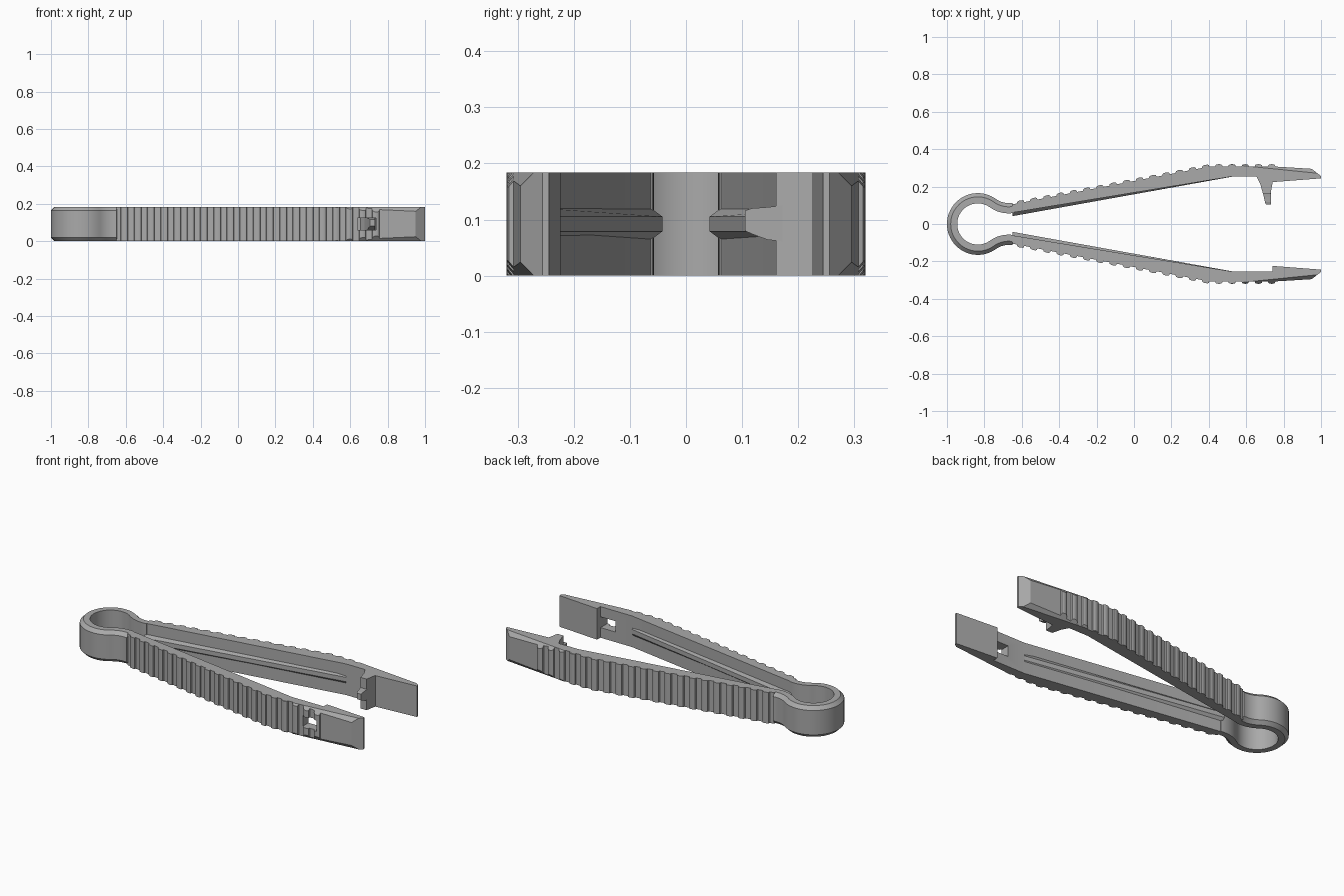
import bpy
import bmesh
from math import sin, cos, pi, atan2, radians
from mathutils import Vector

H = 0.184            # overall height
HC = H / 2

if "Cube" in bpy.data.objects:
    bpy.data.objects.remove(bpy.data.objects["Cube"], do_unlink=True)

grey = bpy.data.materials.new("plain_grey")
grey.use_nodes = True
grey.diffuse_color = (0.4, 0.4, 0.4, 1)
grey.node_tree.nodes["Principled BSDF"].inputs["Base Color"].default_value = (0.4, 0.4, 0.4, 1)


def loft(name, sections):
    """Solid skinned through a list of equal-length closed sections."""
    bm = bmesh.new()
    rings = [[bm.verts.new(p) for p in s] for s in sections]
    n = len(rings[0])
    for a, b in zip(rings, rings[1:]):
        for i in range(n):
            j = (i + 1) % n
            bm.faces.new((a[i], a[j], b[j], b[i]))
    bm.faces.new(rings[0][::-1])
    bm.faces.new(rings[-1])
    bmesh.ops.recalc_face_normals(bm, faces=bm.faces)
    mesh = bpy.data.meshes.new(name)
    bm.to_mesh(mesh)
    bm.free()
    mesh.materials.append(grey)
    obj = bpy.data.objects.new(name, mesh)
    bpy.context.collection.objects.link(obj)
    return obj


def prism(name, outline, z0=0.0, z1=H):
    return loft(name, [[(x, y, z) for x, y in outline] for z in (z0, z1)])


def select_only(obj):
    bpy.ops.object.select_all(action='DESELECT')
    obj.select_set(True)
    bpy.context.view_layer.objects.active = obj


def cut(obj, cutter):
    mod = obj.modifiers.new("cut", 'BOOLEAN')
    mod.operation = 'DIFFERENCE'
    mod.solver = 'EXACT'
    mod.object = cutter
    select_only(obj)
    bpy.ops.object.modifier_apply(modifier=mod.name)
    bpy.data.objects.remove(cutter, do_unlink=True)


def smooth(obj, angle=25):
    select_only(obj)
    bpy.ops.object.shade_smooth_by_angle(angle=radians(angle))


# Spring loop: round bow running into two flared necks, outer edges chamfered
cx, R, half_w = -0.835, 0.1375, 0.0275
nx, ny = -0.67, 0.23
bend = atan2(ny, nx - cx)
f = Vector((nx - cx, ny)).length - R
path = []
for i in range(13):                      # neck curve, from the arm to the bow
    a = -pi / 2 + radians(10) + (bend - pi - (-pi / 2 + radians(10))) * i / 12
    d = Vector((cos(a), sin(a)))
    path.append((Vector((nx, ny)) + d * f, -d))
neck = list(path)
for i in range(1, 48):                   # bow
    a = bend + (2 * pi - 2 * bend) * i / 48
    d = Vector((cos(a), sin(a)))
    path.append((Vector((cx, 0)) + d * R, d))
path += [(Vector((p.x, -p.y)), Vector((d.x, -d.y))) for p, d in reversed(neck)]

c = 0.02
profile = [(-half_w, 0), (half_w - c, 0), (half_w, c),
           (half_w, H - c), (half_w - c, H), (-half_w, H)]
loop = loft("spring_loop", [[(*(p + d * o), z) for o, z in profile] for p, d in path])
smooth(loop)


# Arm outline: ribbed outer edge, pointed tip, stepped inner jaw
def outer_y(x):
    if x < 0.4:
        return 0.107 + (x + 0.64) * 0.192
    return 0.307


def arm_outline():
    pts = [(-0.655, 0.06), (-0.65, 0.105)]
    for k in range(20):
        xc = -0.607 + 0.0707 * k
        for i in range(7):
            t = i / 6 * pi
            x = xc - 0.02 * cos(t)
            pts.append((x, outer_y(x) + 0.013 * sin(t) ** 0.6 if 0 < i < 6 else outer_y(x)))
    pts += [(0.95, 0.295), (1.0, 0.256), (1.0, 0.244),
            (0.74, 0.224), (0.74, 0.255), (0.53, 0.255)]
    return pts


def edge_cutter(side, top):
    """Big block whose face shaves the outer edge towards the tip."""
    n = Vector((0.077, 0.76 * side, 0.65 * top)).normalized()
    on_plane = Vector((0.5, 0.32 * side, HC + HC * top))
    bpy.ops.mesh.primitive_cube_add(size=4)
    box = bpy.context.object
    box.rotation_euler = n.to_track_quat('Z', 'Y').to_euler()
    box.location = on_plane + n * 2
    box.hide_render = True
    bpy.context.view_layer.update()
    return box


arms = {}
for label, s in (("back", 1), ("front", -1)):
    arm = prism(label + "_arm", [(x, y * s) for x, y in arm_outline()])
    for top in (1, -1):
        cut(arm, edge_cutter(s, top))
    arms[label] = arm

    # Tapered rib along the inner face of the arm
    sections = []
    for x, y, depth in ((-0.65, 0.062, 0.02), (0.53, 0.256, 0.002)):
        sections.append([(x, s * (y + 0.01), HC - 0.028), (x, s * y, HC - 0.028),
                         (x, s * (y - depth), HC - 0.013), (x, s * (y - depth), HC + 0.013),
                         (x, s * y, HC + 0.028), (x, s * (y + 0.01), HC + 0.028)])
    loft(label + "_inner_rib", sections)

# Latch window through the front arm
window = prism("window_cutter", [(0.64, -0.4), (0.738, -0.4), (0.738, -0.15), (0.64, -0.15)],
               HC - 0.032, HC + 0.032)
window.hide_render = True
cut(arms["front"], window)
for arm in arms.values():
    smooth(arm)

# Latch hook on the back arm: full-height root and narrow tongue
prism("latch_root", [(0.65, 0.262), (0.675, 0.215), (0.69, 0.16),
                     (0.73, 0.16), (0.735, 0.19), (0.742, 0.225), (0.742, 0.262)])
tongue = []
for y, x0, lo, hi in ((0.18, 0.686, 0.06, 0.126), (0.145, 0.694, 0.064, 0.122),
                      (0.118, 0.7, 0.074, 0.12), (0.105, 0.705, 0.08, 0.116)):
    tongue.append([(x0, y, lo), (0.732, y, lo), (0.732, y, hi), (x0, y, hi)])
loft("latch_tongue", tongue)
